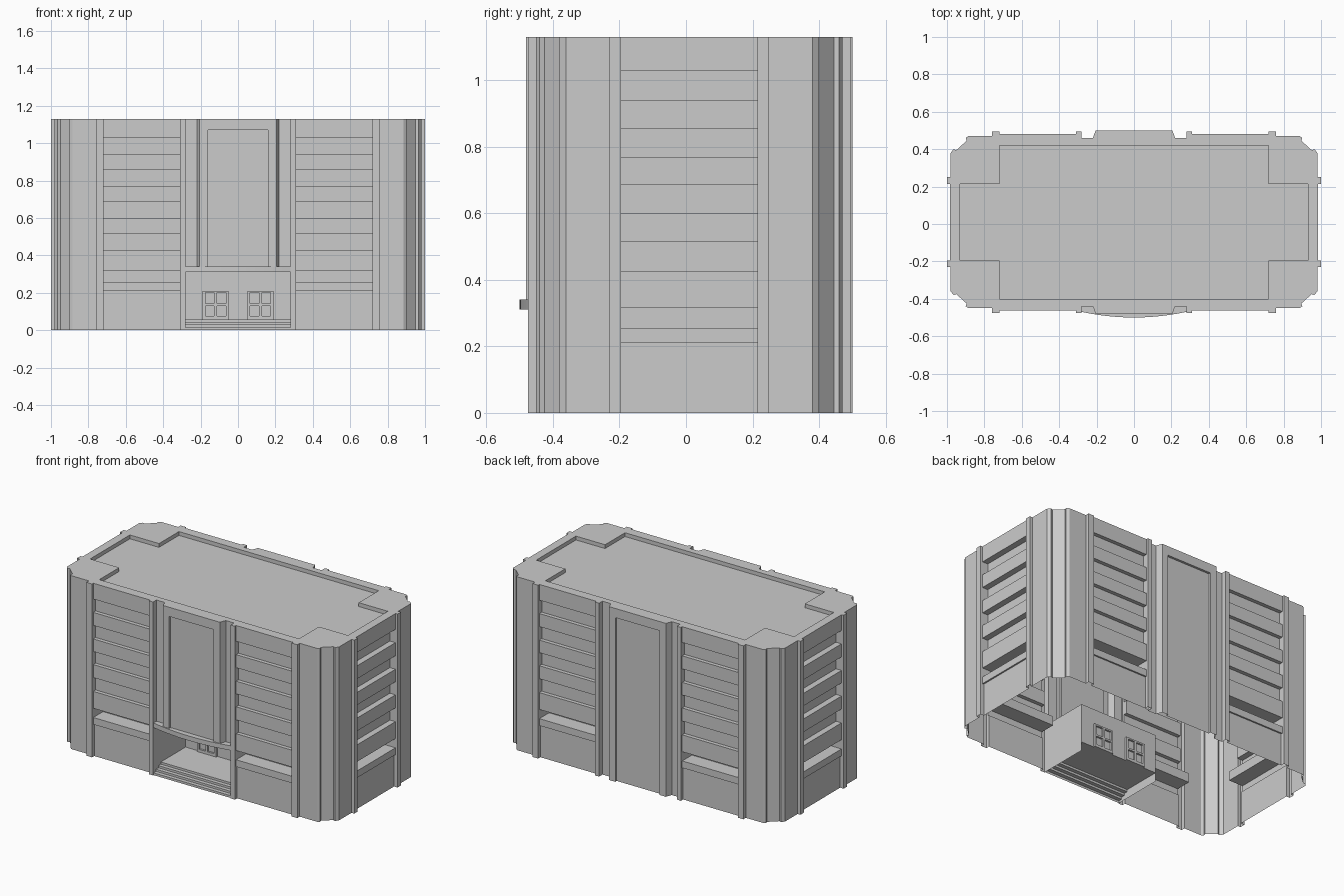
import bpy
import bmesh
from mathutils import Vector

if "Cube" in bpy.data.objects:
    bpy.data.objects.remove(bpy.data.objects["Cube"])

stone = bpy.data.materials.new("pale grey stone")
stone.use_nodes = True
stone.diffuse_color = (0.6, 0.6, 0.6, 1)
stone.node_tree.nodes["Principled BSDF"].inputs["Base Color"].default_value = (0.6, 0.6, 0.6, 1)

MID = 0.01          # y of the building's symmetry line
TOP = 1.13
CANOPY = 0.34
CEILING = 0.31
FLOOR = 0.057
UP = Vector((0, 0, 1))


def finish(bm, name):
    mesh = bpy.data.meshes.new(name)
    bm.to_mesh(mesh)
    bm.free()
    mesh.materials.append(stone)
    obj = bpy.data.objects.new(name, mesh)
    bpy.context.collection.objects.link(obj)
    return obj


def face(bm, points, normal):
    f = bm.faces.new([bm.verts.new(p) for p in points])
    f.normal_update()
    if f.normal.dot(normal) < 0:
        f.normal_flip()


def box(bm, lo, hi):
    x0, y0, z0 = lo
    x1, y1, z1 = hi
    ring = [(x0, y0), (x1, y0), (x1, y1), (x0, y1)]
    prism(bm, ring, z0, z1)


def prism(bm, ring, z0, z1):
    low = [bm.verts.new((x, y, z0)) for x, y in ring]
    high = [bm.verts.new((x, y, z1)) for x, y in ring]
    bm.faces.new(low[::-1])
    bm.faces.new(high)
    for i in range(len(ring)):
        j = (i + 1) % len(ring)
        bm.faces.new((low[i], low[j], high[j], high[i]))


def wall(bm, p, q, rows):
    """Wall from p to q, made of rows (bottom, top, depth) set back by depth."""
    p, q = Vector((*p, 0)), Vector((*q, 0))
    out = (q - p).cross(UP).normalized()
    along = (q - p).normalized()
    last = None
    for z0, z1, depth in rows:
        a, b = p - out * depth, q - out * depth
        lo, hi = UP * z0, UP * z1
        face(bm, (a + lo, b + lo, b + hi, a + hi), out)
        if depth:
            face(bm, (p + lo, a + lo, a + hi, p + hi), along)
            face(bm, (q + lo, b + lo, b + hi, q + hi), -along)
        if last is not None and last != depth:
            c, d = p - out * last, q - out * last
            face(bm, (a + lo, b + lo, d + lo, c + lo), UP if depth > last else -UP)
        last = depth


def banded(depth):
    """Alternating spandrels and set-back window bands."""
    levels = [0, 0.21, 0.255, 0.315, 0.425, 0.515, 0.6, 0.685, 0.767, 0.855, 0.94, 1.027, TOP]
    rows = []
    for i, (z0, z1) in enumerate(zip(levels, levels[1:])):
        back = depth if i % 2 == 0 else 0
        rows.append((z0, z1, 0.01 if i == 0 else 0.1 if i == 2 else back))
    return rows


# Quarter of the plan, from the side strip round the corner to the central bay
quarter = [(0.985, 0.205), (1, 0.205), (1, 0.24), (0.98, 0.24), (0.98, 0.37),
           (0.965, 0.39), (0.95, 0.385), (0.895, 0.435), (0.9, 0.45), (0.885, 0.46),
           (0.76, 0.46), (0.76, 0.485), (0.72, 0.485), (0.72, 0.472), (0.31, 0.472),
           (0.31, 0.485), (0.28, 0.485), (0.28, 0.45), (0.22, 0.45), (0.205, 0.49), (0.16, 0.49)]


def four_way(points):
    half = points + [(-x, y) for x, y in reversed(points)]
    return [(x, y + MID) for x, y in half + [(-x, -y) for x, y in half]]


plan = four_way(quarter)

# Outer walls
bm = bmesh.new()
for p, q in zip(plan, plan[1:] + plan[:1]):
    ax, bx = abs(p[0]), abs(q[0])
    porch_side = p[1] < 0 and max(ax, bx) < 0.29 and not ax == bx == 0.28
    base = CANOPY if porch_side else 0
    if ax == bx == 0.16:
        rows = [(base, 1.07, 0.015), (1.07, TOP, 0)]
    elif ax == bx == 0.985:
        rows = banded(0.04)
    elif {ax, bx} == {0.31, 0.72}:
        rows = banded(0.025)
    else:
        rows = [(base, TOP, 0)]
    wall(bm, p, q, rows)
bmesh.ops.remove_doubles(bm, verts=bm.verts, dist=0.0001)
finish(bm, "outer_walls")

# Roof: rim around a sunken cross-shaped deck
cross = four_way([(0.93, 0.205), (0.72, 0.205), (0.72, 0.41)])
DECK = TOP - 0.025
bm = bmesh.new()
for ring in (plan, cross):
    verts = [bm.verts.new((x, y, TOP)) for x, y in ring]
    for a, b in zip(verts, verts[1:] + verts[:1]):
        bm.edges.new((a, b))
bmesh.ops.triangle_fill(bm, use_beauty=True, edges=bm.edges[:], normal=UP)
bmesh.ops.dissolve_limit(bm, angle_limit=0.01, verts=bm.verts[:], edges=bm.edges[:])
for f in bm.faces:
    f.normal_update()
    if f.normal.z < 0:
        f.normal_flip()
for p, q in zip(cross, cross[1:] + cross[:1]):
    wall(bm, q, p, [(DECK, TOP, 0)])
face(bm, [(x, y, DECK) for x, y in cross], UP)
finish(bm, "roof")

# Curved canopy over the entrance
bm = bmesh.new()
steps = 12
arc = []
for i in range(steps + 1):
    t = -1 + 2 * i / steps
    arc.append((0.28 * t, -0.5 + 0.03 * t * t))
prism(bm, arc + [(0.28, -0.435), (-0.28, -0.435)], CEILING, CANOPY)
finish(bm, "entrance_canopy")

# Porch recess
BACK = -0.14
FRONT = -0.44
bm = bmesh.new()
for s in (-1, 1):
    x = 0.28 * s
    face(bm, [(x, FRONT, 0), (x, BACK, 0), (x, BACK, CEILING), (x, FRONT, CEILING)], Vector((-s, 0, 0)))
wall(bm, (-0.28, BACK), (0.28, BACK), [(FLOOR, CEILING, 0)])
face(bm, [(-0.28, FRONT, CEILING), (0.28, FRONT, CEILING), (0.28, BACK, CEILING), (-0.28, BACK, CEILING)], -UP)
finish(bm, "porch_recess")

# Steps rising to the porch floor
bm = bmesh.new()
rises = [0.0, 0.015, 0.029, 0.043, FLOOR]
for i, (z0, z1) in enumerate(zip(rises, rises[1:])):
    y = -0.47 + 0.025 * i
    end = BACK if i == 3 else y + 0.025
    wall(bm, (-0.28, y), (0.28, y), [(z0, z1, 0)])
    face(bm, [(-0.28, y, z1), (0.28, y, z1), (0.28, end, z1), (-0.28, end, z1)], UP)
finish(bm, "entrance_steps")

# Double doors with four panes each
for side, s in (("right", -1), ("left", 1)):
    bm = bmesh.new()
    cx = 0.12 * s
    y0, y1 = BACK - 0.012, BACK + 0.012
    for off in (-0.062, 0, 0.062):
        box(bm, (cx + off - 0.007, y0, FLOOR), (cx + off + 0.007, y1, 0.21))
    for z0, z1 in ((FLOOR, 0.075), (0.13, 0.142), (0.2, 0.21)):
        box(bm, (cx - 0.06, y0, z0), (cx + 0.06, y1, z1))
    finish(bm, side + "_entrance_door")
